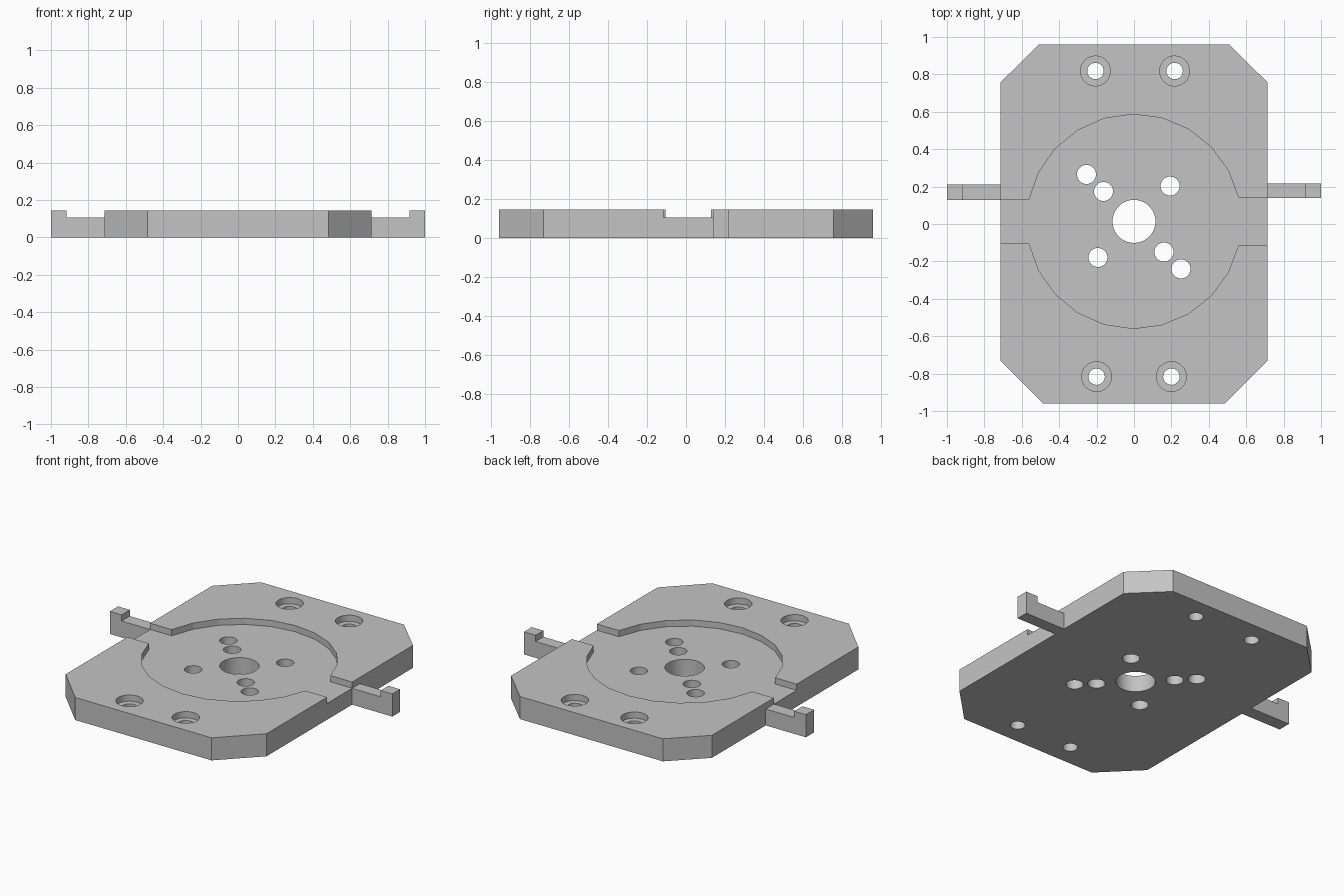
import bpy, bmesh, math

if "Cube" in bpy.data.objects:
    bpy.data.objects.remove(bpy.data.objects["Cube"], do_unlink=True)

TOP, FLOOR = 0.145, 0.105
CY, R = 0.014, 0.573          # pocket centre and radius
HALF_X, HALF_Y = 0.714, 0.96

grey = bpy.data.materials.new("plain grey")
grey.use_nodes = True
colour = (0.55, 0.55, 0.55, 1)
grey.diffuse_color = colour
grey.node_tree.nodes["Principled BSDF"].inputs["Base Color"].default_value = colour


def circle(x, y, r, n=32):
    return [(x + r * math.cos(2 * math.pi * i / n), y + r * math.sin(2 * math.pi * i / n))
            for i in range(n)]


def prisms(name, outlines, low, high, axis="z"):
    """Extrude closed outlines along z, or x-z outlines along y."""
    bm = bmesh.new()
    for pts in outlines:
        place = (lambda a, b: (a, b, low)) if axis == "z" else (lambda a, b: (a, low, b))
        step = (0, 0, high - low) if axis == "z" else (0, high - low, 0)
        face = bm.faces.new([bm.verts.new(place(a, b)) for a, b in pts])
        new = bmesh.ops.extrude_face_region(bm, geom=[face])["geom"]
        bmesh.ops.translate(bm, vec=step, verts=[v for v in new if isinstance(v, bmesh.types.BMVert)])
    bmesh.ops.recalc_face_normals(bm, faces=bm.faces)
    mesh = bpy.data.meshes.new(name)
    bm.to_mesh(mesh)
    bm.free()
    mesh.materials.append(grey)
    obj = bpy.data.objects.new(name, mesh)
    bpy.context.collection.objects.link(obj)
    return obj


def arc(y_start, y_end, side, n):
    """Points on the pocket circle from one slot edge to the other."""
    a = math.asin((y_start - CY) / R)
    b = side * math.pi - math.asin((y_end - CY) / R)
    if side < 0:
        a, b = -math.pi - a, math.asin((y_end - CY) / R)
    return [(R * math.cos(a + (b - a) * i / n), CY + R * math.sin(a + (b - a) * i / n))
            for i in range(n + 1)]


# Base plate with chamfered corners
plate = prisms("base_plate", [[
    (-0.485, -HALF_Y), (0.485, -HALF_Y), (HALF_X, -0.73), (HALF_X, 0.757),
    (0.508, HALF_Y), (-0.508, HALF_Y), (-HALF_X, 0.757), (-HALF_X, -0.73)]], 0, TOP)

# Round pocket with a slot to each side, and counterbores
mounts = [(-0.206, 0.818), (0.217, 0.818), (-0.2, -0.816), (0.2, -0.816)]
pocket = ([(0.8, 0.139)] + arc(0.139, 0.128, 1, 10) + [(-0.8, 0.128), (-0.8, -0.104)]
          + arc(-0.104, -0.115, -1, 10) + [(0.8, -0.115)])
pocket_cutter = prisms("pocket_cutter", [pocket] + [circle(x, y, 0.08) for x, y in mounts],
                       FLOOR, 0.3)

# Through holes: centre bore, pin holes and mounting holes
pins = [(-0.254, 0.265), (-0.163, 0.174), (0.193, 0.203),
        (-0.193, -0.179), (0.16, -0.15), (0.251, -0.24)]
hole_cutter = prisms("hole_cutter", [circle(0, CY, 0.115, 40)]
                     + [circle(x, y, 0.051) for x, y in pins]
                     + [circle(x, y, 0.044) for x, y in mounts], -0.1, 0.4)

for cutter in (pocket_cutter, hole_cutter):
    mod = plate.modifiers.new(cutter.name, "BOOLEAN")
    mod.operation, mod.solver, mod.object = "DIFFERENCE", "EXACT", cutter

bpy.context.view_layer.update()
cut = bpy.data.meshes.new_from_object(
    plate.evaluated_get(bpy.context.evaluated_depsgraph_get()))
plate.modifiers.clear()
plate.data = cut
for cutter in (pocket_cutter, hole_cutter):
    bpy.data.objects.remove(cutter, do_unlink=True)

# Smooth hole walls, crisp plate edges
bpy.ops.object.select_all(action="DESELECT")
plate.select_set(True)
bpy.context.view_layer.objects.active = plate
bpy.ops.object.shade_smooth_by_angle(angle=math.radians(13))

# Hooked side arms
for name, s, y0, y1 in (("left_arm", 1, 0.138, 0.217), ("right_arm", -1, 0.127, 0.211)):
    prisms(name, [[(s * x, z) for x, z in (
        (HALF_X, 0), (1, 0), (1, TOP), (0.917, TOP), (0.917, FLOOR), (HALF_X, FLOOR))]],
        y0, y1, axis="y")
